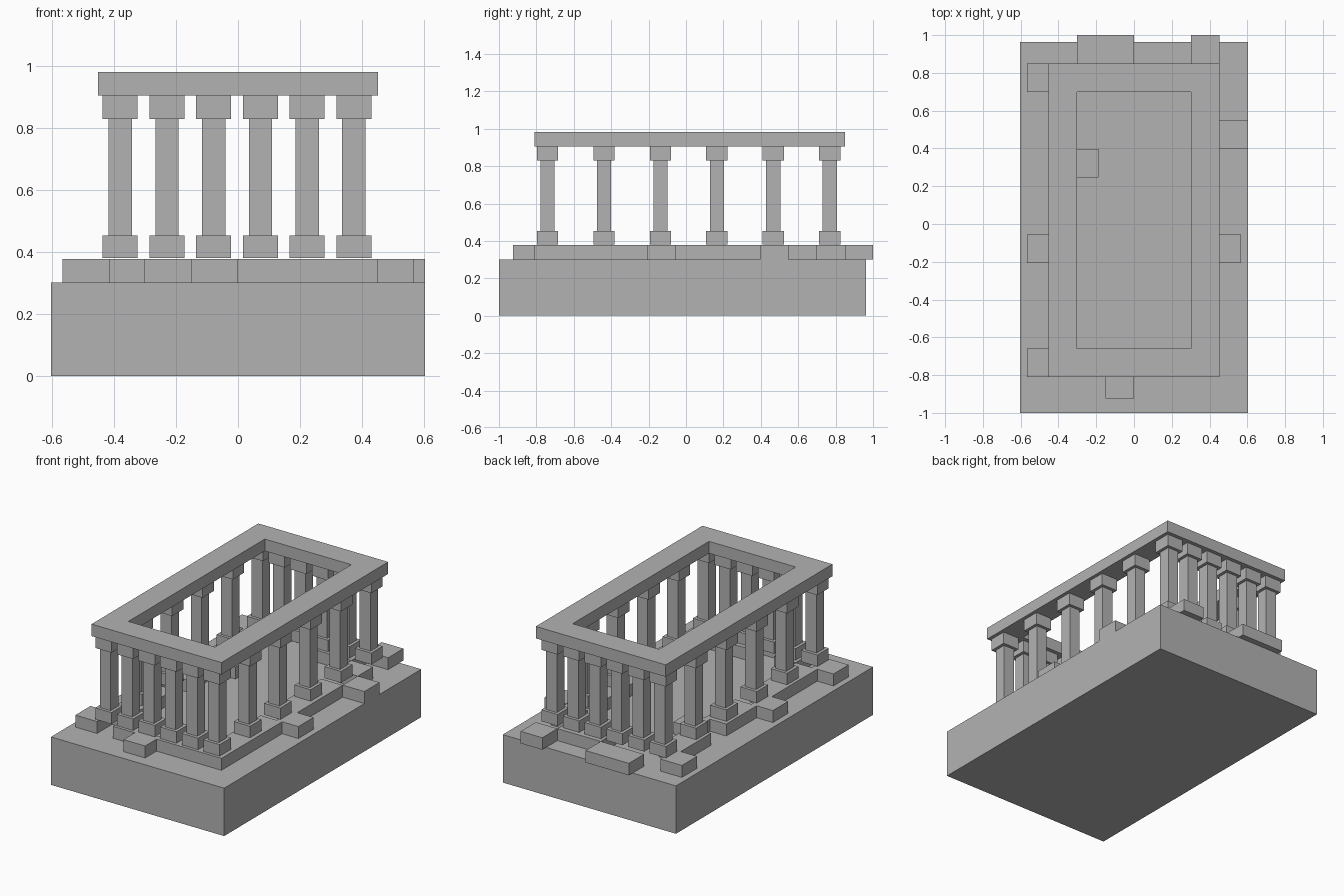
import bpy, bmesh

if "Cube" in bpy.data.objects:
    bpy.data.objects.remove(bpy.data.objects["Cube"])

C = 2 / 13.25                       # module: the model is laid out on square cells
X0, Y0 = -3 * C, -1 + 1.25 * C      # corner of the stone course grid (6 x 11 cells)
Z_BASE, Z_COURSE = 2 * C, 2.5 * C

stone = bpy.data.materials.new("grey_stone")
stone.diffuse_color = (0.45, 0.45, 0.45, 1)
stone.use_nodes = True
stone.node_tree.nodes["Principled BSDF"].inputs["Base Color"].default_value = stone.diffuse_color


def finish(name, bm):
    bmesh.ops.recalc_face_normals(bm, faces=bm.faces[:])
    me = bpy.data.meshes.new(name)
    bm.to_mesh(me)
    bm.free()
    me.materials.append(stone)
    ob = bpy.data.objects.new(name, me)
    bpy.context.collection.objects.link(ob)
    return ob


def add_box(bm, lo, hi):
    verts = bmesh.ops.create_cube(bm, size=1)["verts"]
    for v in verts:
        v.co = [(a + b) / 2 + k * (b - a) for a, b, k in zip(lo, hi, v.co)]


def slab_from_cells(name, cells, z0, z1):
    """Joined slab covering a set of grid cells, without inner walls."""
    bm = bmesh.new()
    corners = {}

    def corner(i, j):
        if (i, j) not in corners:
            corners[i, j] = bm.verts.new((X0 + i * C, Y0 + j * C, z0))
        return corners[i, j]

    for i, j in sorted(cells):
        bm.faces.new([corner(i, j), corner(i + 1, j), corner(i + 1, j + 1), corner(i, j + 1)])
    bottom = bm.faces[:]
    top = bmesh.ops.extrude_face_region(bm, geom=bottom, use_keep_orig=True)["geom"]
    bmesh.ops.translate(bm, vec=(0, 0, z1 - z0),
                        verts=[g for g in top if isinstance(g, bmesh.types.BMVert)])
    bmesh.ops.recalc_face_normals(bm, faces=bm.faces[:])
    bmesh.ops.dissolve_limit(bm, angle_limit=0.01, verts=bm.verts[:], edges=bm.edges[:])
    return finish(name, bm)


# Foundation block
bm = bmesh.new()
add_box(bm, (-4 * C, -1, 0), (4 * C, -1 + 13 * C, Z_BASE))
finish("foundation", bm)

# Stone course: a ring of cells, some stones pushed out of line
ring = {(i, j) for i in range(6) for j in range(11) if i in (0, 5) or j in (0, 10)}
full_shift = {(1, 10): (0, 1), (2, 10): (0, 1), (5, 10): (0, 1), (5, 8): (1, 0)}
part_shift = {(0, 0): (-1, 0), (2, 0): (0, -1), (0, 4): (-1, 0),
              (5, 4): (1, 0), (0, 7): (1, 0), (0, 10): (-1, 0)}
course = ring - set(full_shift) - set(part_shift)
course |= {(i + dx, j + dy) for (i, j), (dx, dy) in full_shift.items()}
slab_from_cells("stone_course", course, Z_BASE, Z_COURSE)

# Loose stones, shifted three quarters of a cell
bm = bmesh.new()
for (i, j), (dx, dy) in part_shift.items():
    x, y = X0 + (i + 0.75 * dx) * C, Y0 + (j + 0.75 * dy) * C
    add_box(bm, (x, y, Z_BASE), (x + C, y + C, Z_COURSE))
finish("loose_stones", bm)

# Columns: base, shaft and capital, around all four sides
spots = {(i, j) for i in range(6) for j in range(0, 11, 2) if i in (0, 5) or j in (0, 10)}
sections = {"column_bases": (0.75, 2.52, 3.0),
            "column_shafts": (0.5, 3.0, 5.5),
            "column_capitals": (0.75, 5.5, 6.0)}
for name, (width, z0, z1) in sections.items():
    bm = bmesh.new()
    h = width * C / 2
    for i, j in sorted(spots):
        x, y = X0 + (i + 0.5) * C - 0.003, Y0 + (j + 0.5) * C - 0.005
        add_box(bm, (x - h, y - h, z0 * C), (x + h, y + h, z1 * C))
    finish(name, bm)

# Lintel frame on top
slab_from_cells("lintel_frame", ring, 6 * C, 6.5 * C)
